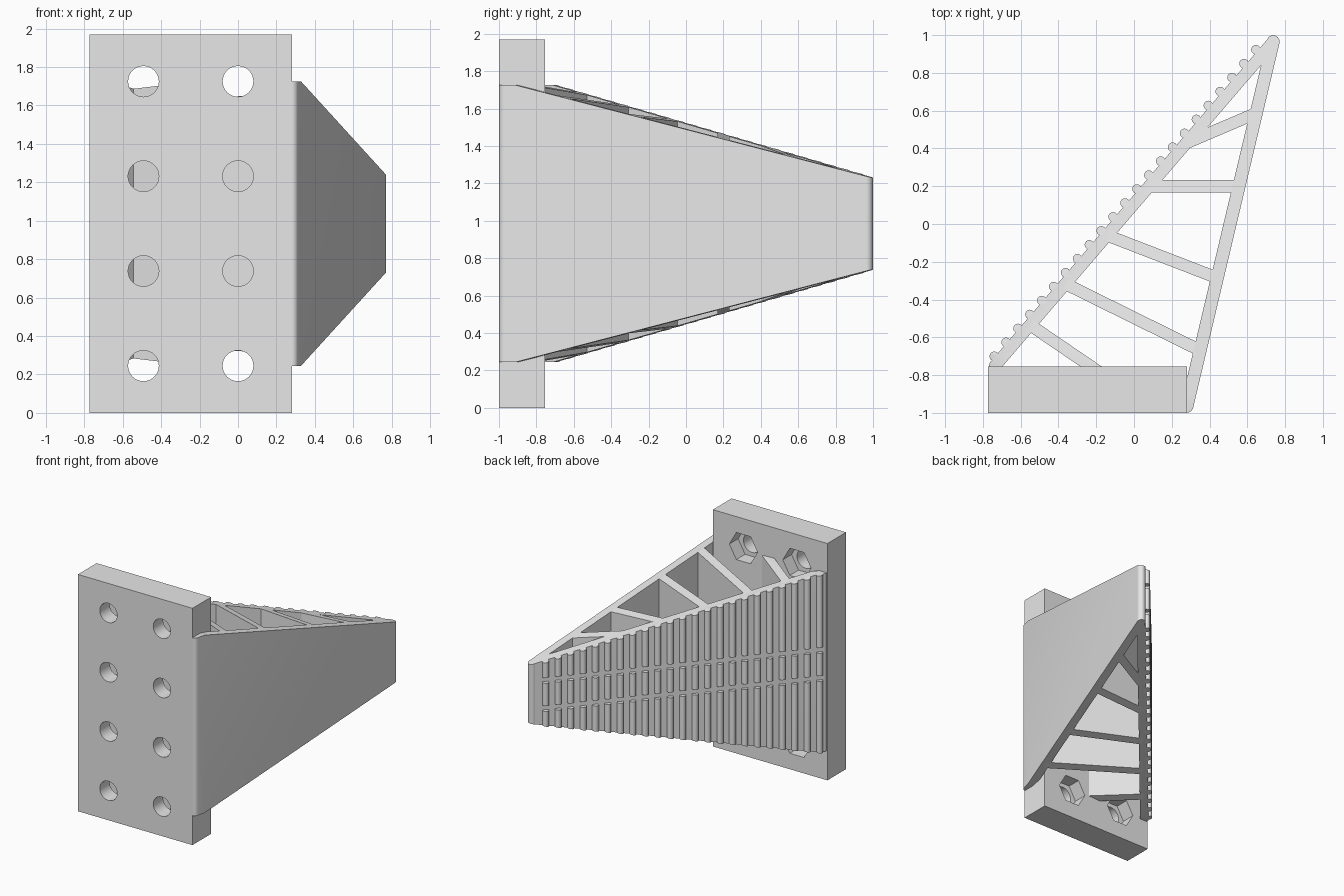
import bpy, bmesh, math
from mathutils import Vector

cube = bpy.data.objects.get("Cube")
if cube:
    bpy.data.objects.remove(cube, do_unlink=True)

grey = bpy.data.materials.new("light_grey")
grey.use_nodes = True
grey.diffuse_color = (0.8, 0.8, 0.8, 1)
grey.node_tree.nodes["Principled BSDF"].inputs["Base Color"].default_value = (0.8, 0.8, 0.8, 1)

LOW, HIGH = 0.245, 1.725      # height range of the wedge
MID = (LOW + HIGH) / 2
TAPER = 0.253                 # slope of the top and bottom


def prism(bm, outline, z0, z1):
    """Extrude a flat outline upwards."""
    face = bm.faces.new([bm.verts.new((x, y, z0)) for x, y in outline])
    ext = bmesh.ops.extrude_face_region(bm, geom=[face])["geom"]
    bmesh.ops.translate(bm, vec=(0, 0, z1 - z0),
                        verts=[v for v in ext if isinstance(v, bmesh.types.BMVert)])


def taper(bm):
    """Cut the sloping top and bottom of the wedge."""
    for side, z in ((1, HIGH), (-1, LOW)):
        cut = bmesh.ops.bisect_plane(
            bm, geom=bm.verts[:] + bm.edges[:] + bm.faces[:], clear_outer=True,
            plane_co=(-0.70, -0.70, z), plane_no=(TAPER * 0.2, TAPER * 0.98, side))
        edges = [e for e in cut["geom_cut"] if isinstance(e, bmesh.types.BMEdge)]
        if edges:
            bmesh.ops.holes_fill(bm, edges=edges)


def finish(name, bm):
    bmesh.ops.recalc_face_normals(bm, faces=bm.faces[:])
    mesh = bpy.data.meshes.new(name)
    bm.to_mesh(mesh)
    bm.free()
    mesh.materials.append(grey)
    obj = bpy.data.objects.new(name, mesh)
    bpy.context.collection.objects.link(obj)
    return obj


def smooth(obj):
    bpy.ops.object.select_all(action="DESELECT")
    obj.select_set(True)
    bpy.context.view_layer.objects.active = obj
    bpy.ops.object.shade_smooth_by_angle(angle=math.radians(35))


def bar(name, a, b, r, rounded):
    """Upright wall from a to b, with round or square ends."""
    a, b = Vector(a), Vector(b)
    heading = math.atan2(b.y - a.y, b.x - a.x)
    steps = 12 if rounded else 1
    outline = []
    for centre, start in ((b, heading - math.pi / 2), (a, heading + math.pi / 2)):
        for i in range(steps + 1):
            t = start + math.pi * i / steps
            outline.append((centre.x + r * math.cos(t), centre.y + r * math.sin(t)))
    bm = bmesh.new()
    prism(bm, outline, LOW, HIGH)
    taper(bm)
    smooth(finish(name, bm))


def bolt_cutter(name, sides, r, y0, y1):
    """Eight upright-plate cutters, each a prism along y."""
    bm = bmesh.new()
    for x in (-0.492, 0.0):
        for row in range(4):
            ring = [2 * math.pi * i / sides for i in range(sides)]
            z = LOW + row * (HIGH - LOW) / 3
            face = bm.faces.new([bm.verts.new((x + r * math.cos(t), y0, z + r * math.sin(t)))
                                 for t in ring])
            ext = bmesh.ops.extrude_face_region(bm, geom=[face])["geom"]
            bmesh.ops.translate(bm, vec=(0, y1 - y0, 0),
                                verts=[v for v in ext if isinstance(v, bmesh.types.BMVert)])
    cutter = finish(name, bm)
    cutter.hide_render = True
    return cutter


# Mounting plate with bolt holes and hexagonal nut pockets at the back
bm = bmesh.new()
prism(bm, [(-0.773, -1), (0.281, -1), (0.281, -0.755), (-0.773, -0.755)], 0, 1.97)
plate = finish("mounting_plate", bm)
for cutter in (bolt_cutter("bolt_holes", 32, 0.08, -1.1, -0.6),
               bolt_cutter("nut_pockets", 6, 0.13, -0.87, -0.6)):
    mod = plate.modifiers.new(cutter.name, "BOOLEAN")
    mod.operation, mod.solver, mod.object = "DIFFERENCE", "EXACT", cutter
    bpy.context.view_layer.objects.active = plate
    bpy.ops.object.modifier_apply(modifier=mod.name)
    bpy.data.objects.remove(cutter, do_unlink=True)
smooth(plate)

# Two long walls meeting at the tip
TIP = (0.737, 0.965)
bar("plain_wall", (0.28, -0.965), TIP, 0.034, True)
bar("ribbed_wall", (-0.735, -0.75), TIP, 0.032, True)

# Inner struts
struts = [((-0.55, -0.535), (-0.19, -0.78)), ((-0.357, -0.32), (0.352, -0.67)),
          ((-0.143, -0.06), (0.44, -0.285)), ((0.08, 0.2), (0.556, 0.2)),
          ((0.287, 0.433), (0.643, 0.585))]
for i, (a, b) in enumerate(struts):
    bar(f"strut_{i + 1}", a, b, 0.032, False)

# Round grip ribs on the outer face, split by two level grooves
bm = bmesh.new()
first, last = Vector((-0.74, -0.70)), Vector((0.645, 0.923))
RIBS, GROOVE, GAP = 23, 0.117, 0.022
for i in range(RIBS):
    c = first.lerp(last, i / (RIBS - 1))
    ring = [(c.x + 0.025 * math.cos(t), c.y + 0.025 * math.sin(t))
            for t in (math.pi * k / 8 for k in range(16))]
    prism(bm, ring, LOW, MID - GROOVE - GAP)
    prism(bm, ring, MID - GROOVE + GAP, MID + GROOVE - GAP)
    prism(bm, ring, MID + GROOVE + GAP, HIGH)
taper(bm)
smooth(finish("grip_ribs", bm))
